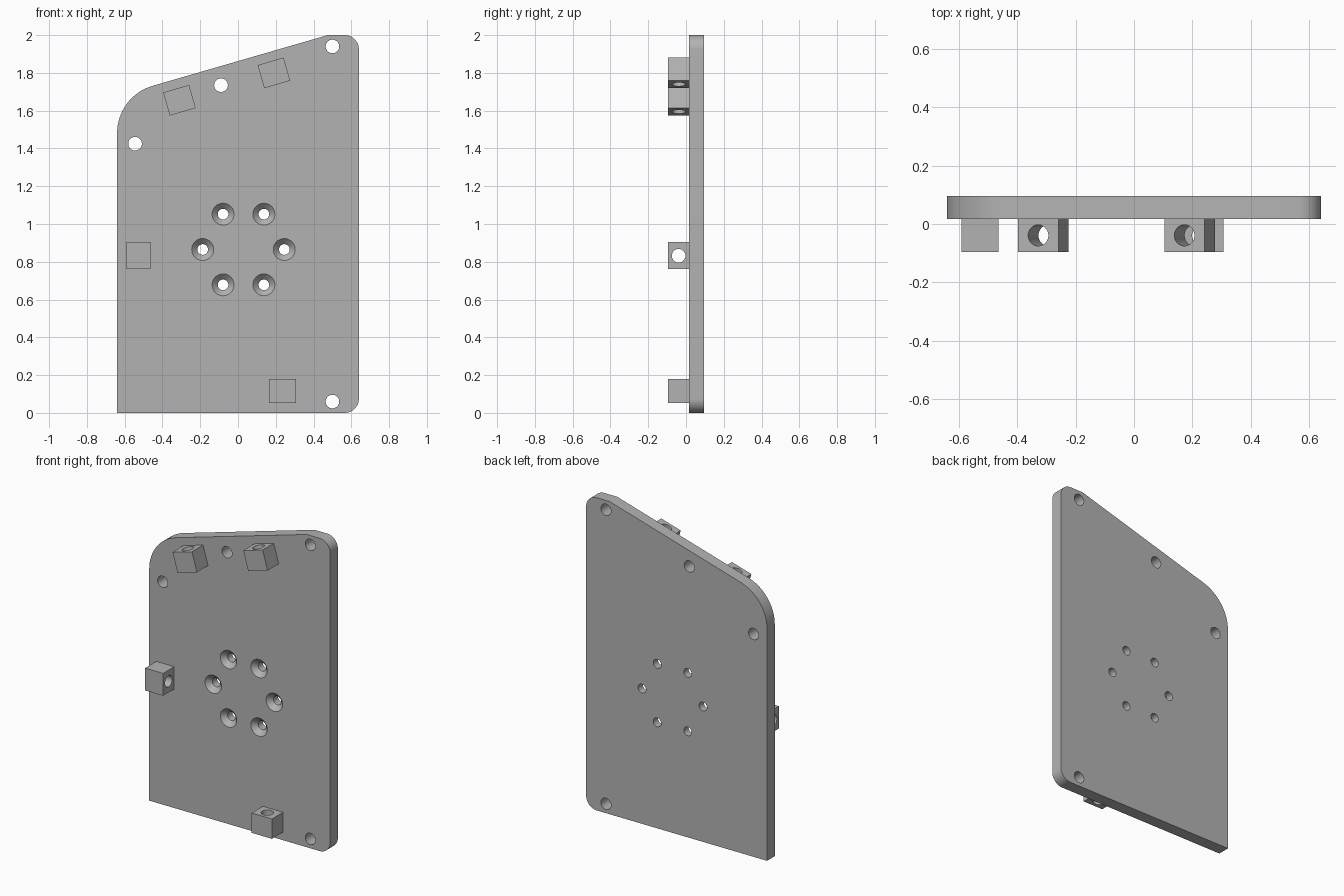
import bpy, bmesh, math
from mathutils import Vector, Matrix

cube = bpy.data.objects.get("Cube")
if cube:
    bpy.data.objects.remove(cube)

FRONT, PLATE, BACK = -0.095, 0.017, 0.095   # y of block fronts, plate front, plate back
SLOPE = math.atan2(0.265, 0.915)            # tilt of the top edge

grey = bpy.data.materials.new("plain grey")
grey.use_nodes = True
grey.diffuse_color = (0.45, 0.45, 0.45, 1)
grey.node_tree.nodes["Principled BSDF"].inputs["Base Color"].default_value = (0.45, 0.45, 0.45, 1)


def make_object(name, bm):
    bmesh.ops.recalc_face_normals(bm, faces=bm.faces)
    mesh = bpy.data.meshes.new(name)
    bm.to_mesh(mesh)
    bm.free()
    obj = bpy.data.objects.new(name, mesh)
    bpy.context.collection.objects.link(obj)
    mesh.materials.append(grey)
    return obj


def fillet(prev, corner, nxt, radius, steps=16):
    """Points of a rounded corner, or the corner itself when radius is zero."""
    p, c, n = Vector(prev), Vector(corner), Vector(nxt)
    if not radius:
        return [c]
    u, v = (p - c).normalized(), (n - c).normalized()
    half = u.angle(v) / 2
    centre = c + (u + v).normalized() * radius / math.sin(half)
    a, b = c + u * radius / math.tan(half) - centre, c + v * radius / math.tan(half) - centre
    turn = a.angle(b)
    return [centre + (a * math.sin(turn * (1 - i / steps)) + b * math.sin(turn * i / steps)) / math.sin(turn)
            for i in range(steps + 1)]


def add_cone(bm, matrix, r1, r2, depth):
    bmesh.ops.create_cone(bm, cap_ends=True, segments=48, radius1=r1, radius2=r2,
                          depth=depth, matrix=matrix)


def cut(obj, bm):
    """Subtract the cutter mesh and bake the result."""
    cutter = make_object("cutter", bm)
    cutter.hide_render = True
    mod = obj.modifiers.new("holes", "BOOLEAN")
    mod.object, mod.operation, mod.solver = cutter, "DIFFERENCE", "EXACT"
    bpy.context.view_layer.update()
    baked = bpy.data.meshes.new_from_object(obj.evaluated_get(bpy.context.evaluated_depsgraph_get()))
    obj.modifiers.clear()
    obj.data = baked
    bpy.data.objects.remove(cutter)
    bpy.ops.object.select_all(action="DESELECT")
    obj.select_set(True)
    bpy.context.view_layer.objects.active = obj
    bpy.ops.object.shade_smooth_by_angle(angle=math.radians(30))


# Plate outline, with rounded right and upper left corners
corners = [((-0.64, 0), 0), ((0.64, 0), 0.075), ((0.64, 2), 0.075), ((0.475, 2), 0),
           ((-0.64, 2 - 1.115 * math.tan(SLOPE)), 0.26)]
outline = []
for i, (corner, radius) in enumerate(corners):
    outline += fillet(corners[i - 1][0], corner, corners[(i + 1) % len(corners)][0], radius)
bm = bmesh.new()
face = bm.faces.new([bm.verts.new((p.x, PLATE, p.y)) for p in outline])
extruded = bmesh.ops.extrude_face_region(bm, geom=[face])["geom"]
bmesh.ops.translate(bm, vec=(0, BACK - PLATE, 0),
                    verts=[g for g in extruded if isinstance(g, bmesh.types.BMVert)])
plate = make_object("plate", bm)

# Mounting holes
to_y = Matrix.Rotation(-math.pi / 2, 4, "X")     # cone axis points to the back
bm = bmesh.new()
for x, z in [(0.5, 1.94), (0.5, 0.06), (-0.09, 1.735), (-0.545, 1.425)]:
    add_cone(bm, Matrix.Translation((x, 0.05, z)) @ to_y, 0.036, 0.036, 0.4)
cut(plate, bm)

# Ring of six countersunk screw holes: through bores, then conical seats
ring = [(0.029 + 0.216 * math.cos(i * math.pi / 3), 0.865 + 0.216 * math.sin(i * math.pi / 3))
        for i in range(6)]
bm = bmesh.new()
for x, z in ring:
    add_cone(bm, Matrix.Translation((x, 0.05, z)) @ to_y, 0.028, 0.028, 0.4)
cut(plate, bm)
bm = bmesh.new()
for x, z in ring:
    add_cone(bm, Matrix.Translation((x, PLATE + 0.01, z)) @ to_y, 0.078, 0.018, 0.06)
cut(plate, bm)


# Guide blocks on the front, each bored through its short direction
def guide_block(name, x, z, angle):
    place = Matrix.Translation((x, (FRONT + PLATE) / 2, z)) @ Matrix.Rotation(-angle, 4, "Y")
    bm = bmesh.new()
    bmesh.ops.create_cube(bm, size=1, matrix=place @ Matrix.Diagonal((0.143, PLATE - FRONT, 0.127, 1)))
    block = make_object(name, bm)
    bm = bmesh.new()
    add_cone(bm, place, 0.036, 0.036, 0.4)
    cut(block, bm)


guide_block("upper_right_guide", -0.31, 1.655, SLOPE)
guide_block("upper_left_guide", 0.19, 1.80, SLOPE)
guide_block("side_guide", -0.527, 0.832, math.pi / 2)
guide_block("bottom_guide", 0.235, 0.115, 0)
